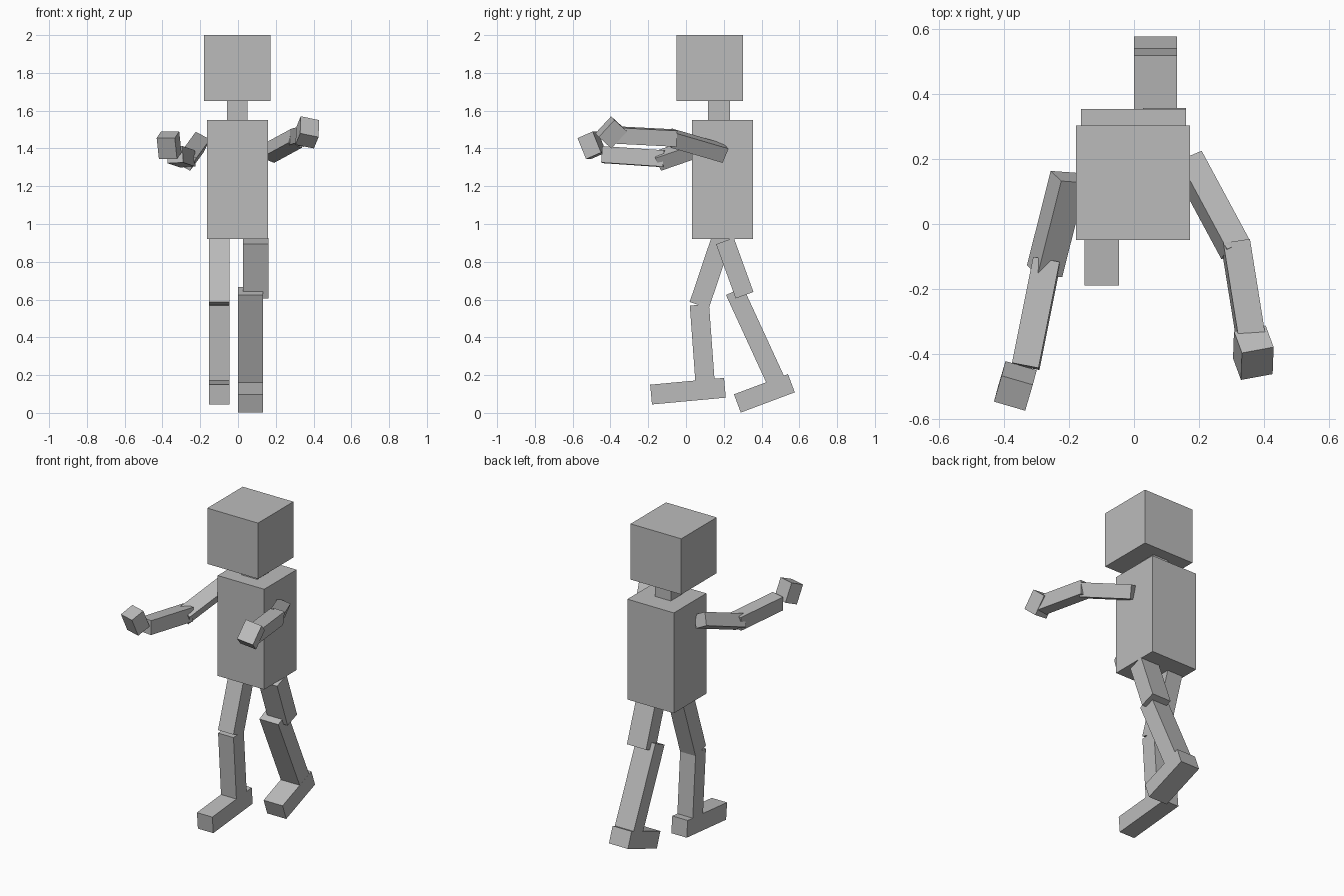
import bpy
import bmesh
from mathutils import Matrix, Vector

cube = bpy.data.objects.get("Cube")
if cube:
    bpy.data.objects.remove(cube, do_unlink=True)

GREY = (0.5, 0.5, 0.5, 1)
grey = bpy.data.materials.new("plain_grey")
grey.use_nodes = True
grey.diffuse_color = GREY
grey.node_tree.nodes["Principled BSDF"].inputs["Base Color"].default_value = GREY


def block(name, start, end, up, width, depth):
    """Box running from start to end; depth lies along up, width across it."""
    start, end = Vector(start), Vector(end)
    axis = (end - start).normalized()
    up = Vector(up)
    up = (up - axis * up.dot(axis)).normalized()
    side = up.cross(axis)
    turn = Matrix((side, up, axis)).transposed().to_4x4()
    size = Matrix.Diagonal((width, depth, (end - start).length, 1))
    bm = bmesh.new()
    bmesh.ops.create_cube(bm, size=1, matrix=turn @ size)
    mesh = bpy.data.meshes.new(name)
    bm.to_mesh(mesh)
    bm.free()
    mesh.materials.append(grey)
    obj = bpy.data.objects.new(name, mesh)
    obj.location = (start + end) / 2
    bpy.context.collection.objects.link(obj)


def upright(name, x, y, bottom, top, width, depth):
    block(name, (x, y, bottom), (x, y, top), (0, 1, 0), width, depth)


def leg_part(name, x, start, end, width, depth):
    """Box lying in a plane of constant x; start and end are (y, z)."""
    block(name, (x, *start), (x, *end), (1, 0, 0), depth, width)


def hand(name, centre, reach, across, width, depth):
    centre, half = Vector(centre), Vector(reach) / 2
    block(name, centre - half, centre + half, across, depth, width)


# Head, neck and torso
upright("head", -0.003, 0.127, 1.65, 2.0, 0.352, 0.352)
upright("neck", -0.003, 0.175, 1.53, 1.67, 0.108, 0.115)
upright("torso", -0.002, 0.193, 0.92, 1.55, 0.323, 0.322)

# Right leg, stepping forward
leg_part("right_thigh", -0.099, (0.198, 0.95), (0.07, 0.57), 0.107, 0.107)
leg_part("right_shin", -0.099, (0.071, 0.572), (0.104, 0.12), 0.107, 0.102)
leg_part("right_foot", -0.099, (0.206, 0.133), (-0.185, 0.097), 0.107, 0.105)

# Left leg, trailing behind
leg_part("left_thigh", 0.094, (0.206, 0.91), (0.31, 0.623), 0.133, 0.1)
leg_part("left_shin", 0.066, (0.257, 0.645), (0.487, 0.145), 0.131, 0.1)
leg_part("left_foot", 0.066, (0.558, 0.157), (0.272, 0.05), 0.132, 0.103)

# Right arm
block("right_upper_arm", (-0.202, 0.145, 1.435), (-0.275, -0.145, 1.335),
      (0.032, -0.03, 0.065), 0.086, 0.08)
block("right_forearm", (-0.268, -0.112, 1.345), (-0.333, -0.438, 1.367),
      (-0.05, 0, 1), 0.083, 0.087)
hand("right_hand", (-0.365, -0.498, 1.417), (0.012, 0.045, -0.111),
     (0.095, -0.028, 0), 0.1, 0.09)

# Left arm
block("left_upper_arm", (0.165, 0.195, 1.375), (0.312, -0.078, 1.455),
      (0.015, 0.034, 0.073), 0.08, 0.083)
block("left_forearm", (0.312, -0.055, 1.455), (0.365, -0.385, 1.472),
      (0.1, 0, 1), 0.083, 0.085)
hand("left_hand", (0.367, -0.396, 1.485), (-0.003, -0.083, -0.09),
     (0.098, 0.018, -0.02), 0.101, 0.093)
